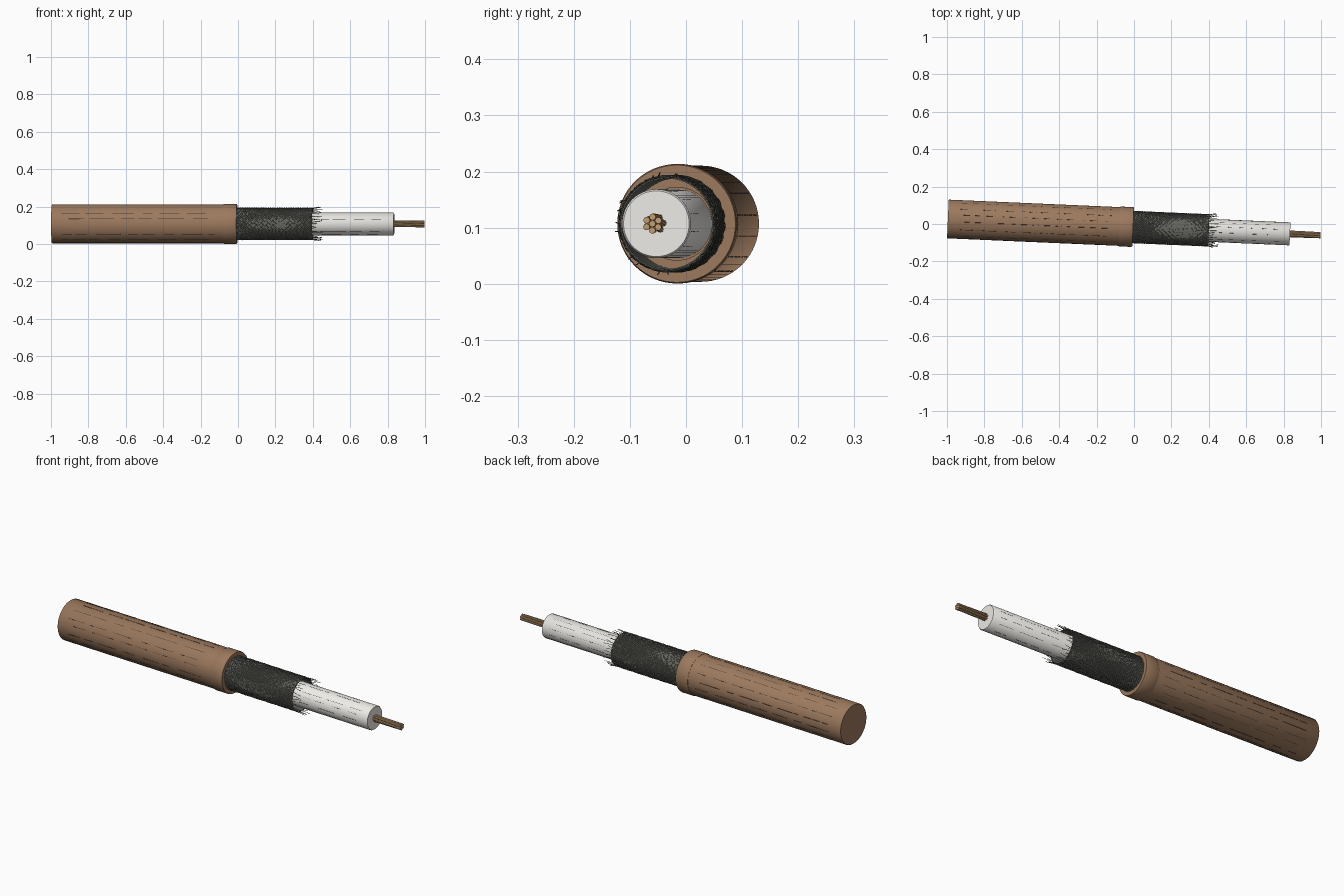
import bpy, bmesh, math, random
from mathutils import Matrix

if "Cube" in bpy.data.objects:
    bpy.data.objects.remove(bpy.data.objects["Cube"])

random.seed(4)
TAU = 2 * math.pi
# cable axis: slightly turned about z, lifted to rest on the ground
FRAME = Matrix.Translation((0, -0.0165, 0.107)) @ Matrix.Rotation(-0.0435, 4, 'Z')


def material(name, rgb):
    m = bpy.data.materials.new(name)
    m.diffuse_color = (*rgb, 1)
    m.use_nodes = True
    m.node_tree.nodes["Principled BSDF"].inputs["Base Color"].default_value = m.diffuse_color
    return m


BROWN = material("brown_rubber", (0.33, 0.19, 0.11))
WHITE = material("white_plastic", (0.85, 0.83, 0.79))
BRAID = material("dark_metal", (0.13, 0.13, 0.115))
COPPER = material("copper", (0.55, 0.34, 0.17))
DARK = material("dark_groove", (0.05, 0.04, 0.035))


def lathe(name, profile, mat, sides=64, closed=False):
    """Spin (x, radius) points about the cable axis; cap or close the profile."""
    bm = bmesh.new()
    rings = []
    for x, r in profile:
        rings.append([bm.verts.new((x, r * math.cos(TAU * i / sides), r * math.sin(TAU * i / sides)))
                      for i in range(sides)])
    pairs = list(zip(rings, rings[1:]))
    if closed:
        pairs.append((rings[-1], rings[0]))
    else:
        bm.faces.new(rings[0])
        bm.faces.new(rings[-1])
    for a, b in pairs:
        for i in range(sides):
            j = (i + 1) % sides
            bm.faces.new((a[i], a[j], b[j], b[i]))
    bmesh.ops.recalc_face_normals(bm, faces=bm.faces)
    me = bpy.data.meshes.new(name)
    bm.to_mesh(me)
    bm.free()
    me.materials.append(mat)
    finish(name, me)


def wires(name, paths, radius, mat, res=0):
    """Round wires along (x, radius, angle) paths, joined in one mesh."""
    cu = bpy.data.curves.new(name, 'CURVE')
    cu.dimensions = '3D'
    cu.bevel_depth = radius
    cu.bevel_resolution = res
    cu.use_fill_caps = True
    for path in paths:
        sp = cu.splines.new('POLY')
        sp.points.add(len(path) - 1)
        for p, (x, r, a) in zip(sp.points, path):
            p.co = (x, r * math.cos(a), r * math.sin(a), 1)
    cu.materials.append(mat)
    finish(name, cu)


def finish(name, data):
    ob = bpy.data.objects.new(name, data)
    bpy.context.collection.objects.link(ob)
    ob.matrix_world = FRAME
    bpy.ops.object.select_all(action='DESELECT')
    ob.select_set(True)
    bpy.context.view_layer.objects.active = ob
    if ob.type == 'CURVE':
        bpy.ops.object.convert(target='MESH')
    bpy.ops.object.shade_smooth_by_angle(angle=math.radians(40))


# outer jacket and the raised collar at its cut end
lathe("jacket", [(-0.996, 0.101), (-0.993, 0.1035), (-0.02, 0.1035), (-0.02, 0.06)], BROWN)
lathe("collar", [(-0.078, 0.09), (-0.078, 0.1045), (-0.074, 0.1065), (-0.01, 0.1065),
                 (-0.005, 0.1045), (-0.005, 0.065)], BROWN, closed=True)

# inner insulation
lathe("insulation", [(-0.02, 0.0615), (0.831, 0.0615), (0.835, 0.0585)], WHITE)

# hollow backing sleeve under the braid
lathe("braid_sleeve", [(-0.015, 0.083), (0.4, 0.083), (0.4, 0.0805), (-0.015, 0.0805)],
      BRAID, closed=True)

# woven shield: two sets of helices passing over and under each other
N, STEPS = 44, 44
weave = []
for d in (1, -1):
    for k in range(N):
        path = []
        for i in range(STEPS + 1):
            t = i / STEPS
            r = 0.0845 + d * 0.0012 * math.cos(math.pi * (i + k))
            path.append((-0.015 + 0.415 * t, r, TAU * k / N + d * TAU * t * 0.75))
        weave.append(path)
wires("braid_weave", weave, 0.0017, BRAID)

# loose wire ends at the cut edge of the braid
frays = []
for k in range(48):
    a = TAU * (k + random.random()) / 48
    end = random.uniform(0.42, 0.455)
    out = random.uniform(-0.002, 0.007)
    da = random.uniform(-0.12, 0.12)
    frays.append([(0.385, 0.0845, a), (0.41, 0.085 + out * 0.3, a + da * 0.4), (end, 0.085 + out, a + da)])
wires("braid_frays", frays, 0.0012, BRAID)

# stranded conductor: six wires twisted round one
strands = [[(0.80, 0, 0), (0.998, 0, 0)]]
for k in range(6):
    strands.append([(0.80 + 0.198 * i / 12, 0.012, TAU * k / 6 + 0.5 * i / 12) for i in range(13)])
wires("core_strands", strands, 0.006, COPPER, 2)


def dashes(x0, x1, radius, count):
    paths = []
    for k in range(count):
        a = TAU * (k + 0.4 + random.uniform(-0.2, 0.2)) / count
        x = x0 + random.uniform(0, 0.05)
        while x < x1 - 0.03:
            e = min(x1, x + random.uniform(0.04, 0.14))
            paths.append([(x, radius, a), (e, radius, a)])
            x = e + random.uniform(0.01, 0.05)
    return paths


# fine dark lengthwise grooves on jacket and insulation
wires("jacket_grooves", dashes(-0.95, -0.12, 0.1027, 16), 0.0014, DARK)
wires("insulation_grooves", dashes(0.42, 0.79, 0.0609, 12), 0.001, DARK)
